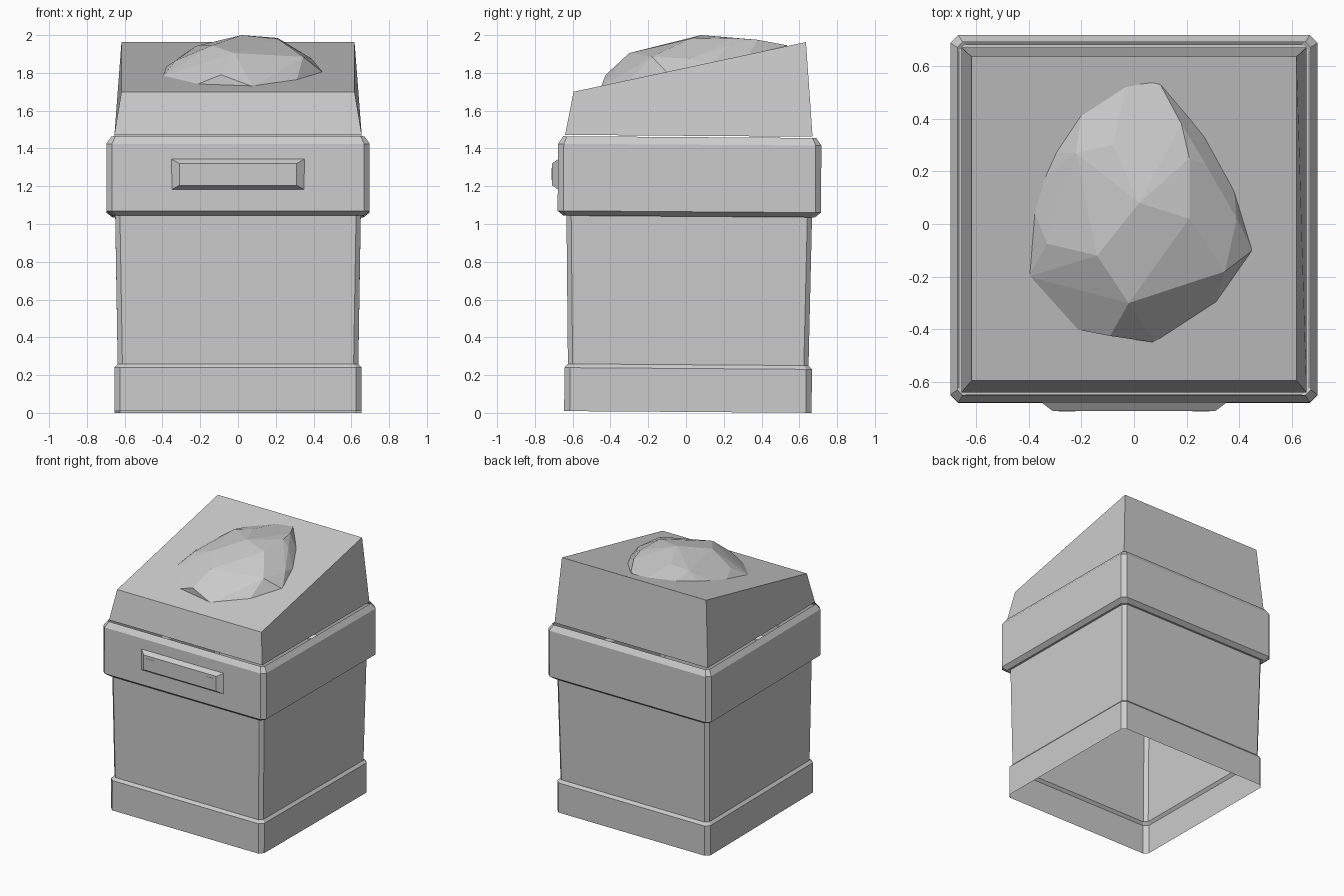
import bpy, bmesh, math
from mathutils import Matrix, Vector

cube = bpy.data.objects.get("Cube")
if cube:
    bpy.data.objects.remove(cube, do_unlink=True)

GREY = (0.6, 0.6, 0.6, 1)
stone = bpy.data.materials.new("plain_grey")
stone.use_nodes = True
stone.diffuse_color = GREY
stone.node_tree.nodes["Principled BSDF"].inputs["Base Color"].default_value = GREY

# The whole bin leans back very slightly
LEAN = Matrix.Translation((0, 0.01, 0.005)) @ Matrix.Rotation(math.radians(-0.4), 4, 'X')


def finish(name, bm, lean=False):
    """Turn a bmesh into a flat shaded object."""
    if lean:
        bm.transform(LEAN)
    mesh = bpy.data.meshes.new(name)
    bm.to_mesh(mesh)
    bm.free()
    mesh.materials.append(stone)
    obj = bpy.data.objects.new(name, mesh)
    bpy.context.collection.objects.link(obj)
    return obj


def ring(bm, half, cut, z):
    """Square ring with cut corners."""
    pts = []
    for sx, sy in ((1, 1), (-1, 1), (-1, -1), (1, -1)):
        a = (sx * half, sy * (half - cut), z)
        b = (sx * (half - cut), sy * half, z)
        pts += [a, b] if sx == sy else [b, a]
    return [bm.verts.new(p) for p in pts]


def bridge(bm, low, high):
    n = len(low)
    for i in range(n):
        j = (i + 1) % n
        bm.faces.new((low[i], low[j], high[j], high[i]))


def loft(name, profile):
    """Open shell through a list of (half width, corner cut, height)."""
    bm = bmesh.new()
    rings = [ring(bm, *p) for p in profile]
    for low, high in zip(rings, rings[1:]):
        bridge(bm, low, high)
    return finish(name, bm, True)


# Hollow bin: skirt, tapered walls and wide band in one open shell
loft("bin_body", [
    (0.655, 0.03, 0), (0.655, 0.03, 0.23), (0.637, 0.025, 0.25),
    (0.65, 0.025, 1.035), (0.665, 0.025, 1.035), (0.697, 0.03, 1.06),
    (0.697, 0.03, 1.415), (0.67, 0.02, 1.455)])

# Sloped lid
FRONT, BACK, LOW, HIGH = -0.595, 0.635, 1.7, 1.963
SLOPE = (HIGH - LOW) / (BACK - FRONT)


def lid_height(y):
    return LOW + (y - FRONT) * SLOPE


bm = bmesh.new()
bottom = [bm.verts.new(p) for p in (
    (0.655, 0.67, 1.462), (-0.655, 0.67, 1.462),
    (-0.655, -0.64, 1.472), (0.655, -0.64, 1.472))]
top = [bm.verts.new((x, y, lid_height(y))) for x, y in (
    (0.617, BACK), (-0.617, BACK), (-0.617, FRONT), (0.617, FRONT))]
bridge(bm, bottom, top)
bm.faces.new(top)
finish("sloped_lid", bm)

# Bevelled front handle
bm = bmesh.new()
loops = []
for w, z0, z1, y in ((0.355, 1.18, 1.345, -0.675), (0.31, 1.205, 1.32, -0.709)):
    loops.append([bm.verts.new((x, y, z)) for x, z in (
        (-w, z0), (w, z0), (w, z1), (-w, z1))])
bridge(bm, *loops)
bm.faces.new(loops[1])
finish("front_handle", bm)

# Square studs on the handle
for side, label in ((1, "left"), (-1, "right")):
    bm = bmesh.new()
    bmesh.ops.create_cube(bm, size=1, matrix=Matrix.Translation(
        (side * 0.255, -0.709, 1.265)) @ Matrix.Diagonal((0.065, 0.004, 0.065, 1)))
    finish(label + "_handle_stud", bm)

# Faceted boulder: rim on the lid, then the raised corners
rim = [(-.40, -.20), (-.22, -.40), (-.09, -.425), (.08, -.45), (.31, -.30),
       (.45, -.10), (.38, .13), (.27, .33), (.10, .53), (.05, .54),
       (-.03, .53), (-.20, .42), (-.30, .27), (-.345, .17), (-.38, .05)]
peaks = [(.02, .08, 2), (-.14, -.12, 1.945), (-.02, -.30, 1.905),
         (-.09, -.425, 1.79), (.20, -.18, 1.912), (.345, -.18, 1.885),
         (-.33, -.075, 1.865), (.21, .02, 1.98), (.21, .25, 1.985),
         (.18, .38, 1.975), (.10, .53, 1.947), (.39, .02, 1.875),
         (.27, .23, 1.945), (-.08, .30, 1.97), (-.22, .27, 1.943)]
bm = bmesh.new()
for x, y in rim:
    bm.verts.new((x, y, lid_height(y) - 0.004))
for p in peaks:
    bm.verts.new(p)
hull = bmesh.ops.convex_hull(bm, input=bm.verts[:])
loose = [v for v in bm.verts if not v.link_faces]
bmesh.ops.delete(bm, geom=loose, context='VERTS')
bmesh.ops.recalc_face_normals(bm, faces=bm.faces[:])
bmesh.ops.dissolve_limit(bm, angle_limit=math.radians(4),
                         verts=bm.verts[:], edges=bm.edges[:])
under = [f for f in bm.faces if f.normal.z < -0.5]
bmesh.ops.delete(bm, geom=under, context='FACES')
finish("boulder", bm)
